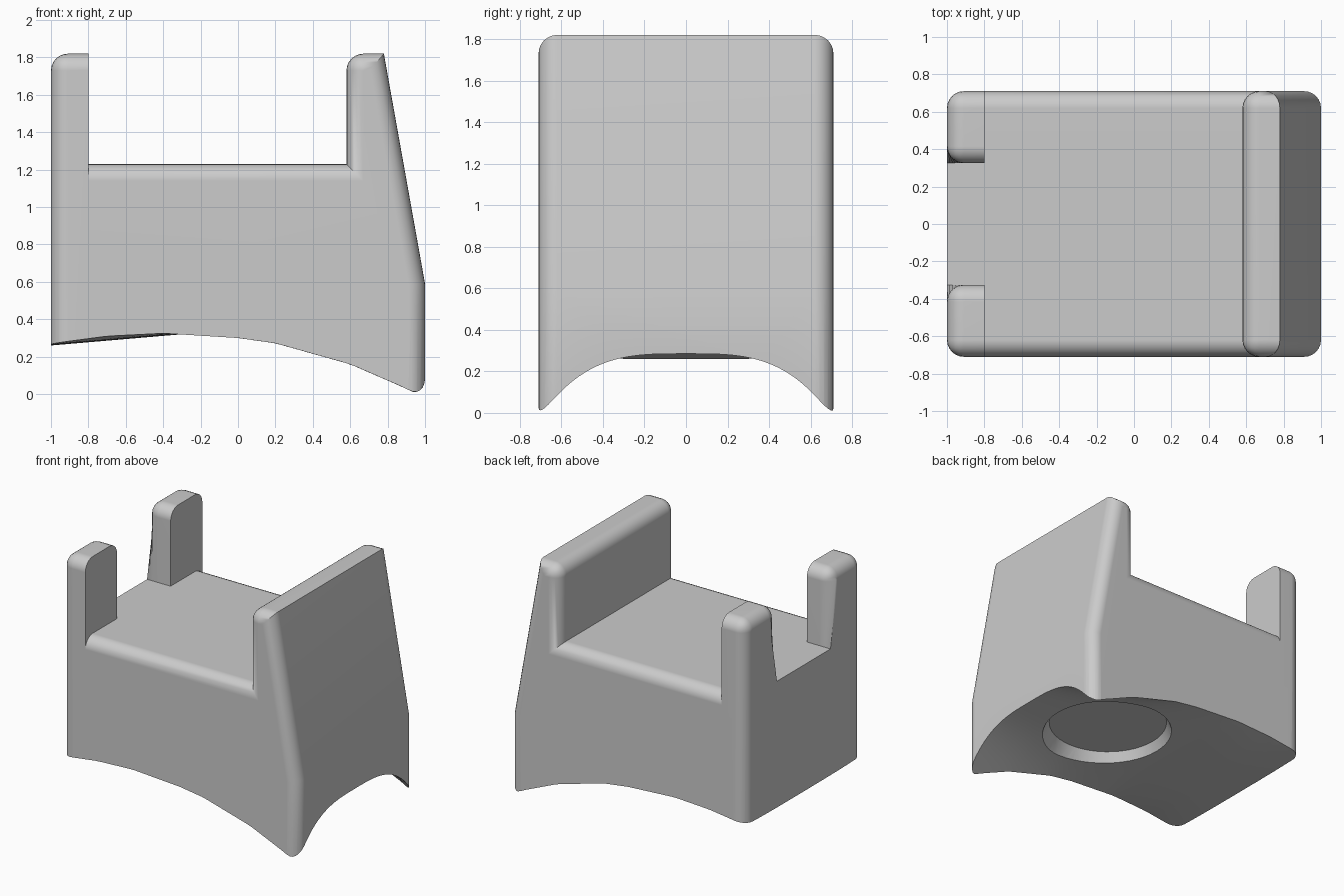
import bpy
import bmesh
import math

cube = bpy.data.objects.get("Cube")
if cube:
    bpy.data.objects.remove(cube, do_unlink=True)

HALF_Y = 0.71
FILLET = 0.09
BASE = -0.3

grey = bpy.data.materials.new("light_grey")
grey.use_nodes = True
grey.diffuse_color = (0.6, 0.6, 0.6, 1)
grey.node_tree.nodes["Principled BSDF"].inputs["Base Color"].default_value = grey.diffuse_color


def add_object(name, bm):
    bmesh.ops.recalc_face_normals(bm, faces=bm.faces)
    mesh = bpy.data.meshes.new(name)
    bm.to_mesh(mesh)
    bm.free()
    mesh.materials.append(grey)
    obj = bpy.data.objects.new(name, mesh)
    bpy.context.collection.objects.link(obj)
    return obj


def prism(points, offset):
    """Extrude a closed outline of 3D points along an offset."""
    bm = bmesh.new()
    face = bm.faces.new([bm.verts.new(p) for p in points])
    new = bmesh.ops.extrude_face_region(bm, geom=[face], use_keep_orig=True)["geom"]
    bmesh.ops.translate(bm, vec=offset, verts=[v for v in new if isinstance(v, bmesh.types.BMVert)])
    bmesh.ops.recalc_face_normals(bm, faces=bm.faces)
    return bm


def round_edges(bm, rule):
    edges = [e for e in bm.edges if rule(e.verts[0].co, e.verts[1].co)]
    bmesh.ops.bevel(bm, geom=edges, offset=FILLET, offset_type='OFFSET', segments=6,
                    profile=0.5, affect='EDGES', clamp_overlap=True)


def same(a, b, value):
    return abs(a - value) < 1e-4 and abs(b - value) < 1e-4


def interp(x, table):
    for (x0, z0), (x1, z1) in zip(table, table[1:]):
        if x <= x1:
            break
    return z0 + (z1 - z0) * (x - x0) / (x1 - x0)


# Main body: seat block with the sloping wall
outline = [(-0.8, BASE), (1, BASE), (1, 0.59), (0.78, 1.82),
           (0.58, 1.82), (0.58, 1.23), (-0.8, 1.23)]
bm = prism([(x, -HALF_Y, z) for x, z in outline], (0, 2 * HALF_Y, 0))


def body_rule(a, b):
    if same(a.z, b.z, BASE) or same(a.x, b.x, -0.8):
        return False
    side = same(a.y, b.y, HALF_Y) or same(a.y, b.y, -HALF_Y)
    return side or (same(a.x, b.x, 0.58) and same(a.z, b.z, 1.82))


round_edges(bm, body_rule)
body = add_object("seat_and_wall", bm)

# End panel with two upright posts
half = [(HALF_Y, BASE), (HALF_Y, 1.82), (0.325, 1.82), (0.325, 1.23)]
ring = half + [(-y, z) for y, z in reversed(half)]
bm = prism([(-1, y, z) for y, z in ring], (0.2, 0, 0))


def panel_rule(a, b):
    if same(a.z, b.z, BASE) or same(a.z, b.z, 1.23):
        return False
    return same(a.x, b.x, -1) or (same(a.z, b.z, 1.82) and abs(a.x - b.x) > 0.1)


round_edges(bm, panel_rule)
panel = add_object("end_panel_with_posts", bm)

# Cutter: saddle-shaped underside, lowest at the wall corners
middle = [(-1.2, 0.245), (-1, 0.26), (-0.3, 0.32), (0.3, 0.315), (1, 0.285), (1.2, 0.27)]
rim = [(-1.2, 0.25), (-1, 0.27), (-0.7, 0.31), (-0.4, 0.325), (0, 0.3), (0.2, 0.272),
       (0.6, 0.16), (0.9, 0.03), (1, -0.03), (1.2, -0.12)]
bm = bmesh.new()
bmesh.ops.create_grid(bm, x_segments=48, y_segments=40, size=1)
for v in bm.verts:
    x, y = v.co.x * 1.15, v.co.y * 0.8
    top, low = interp(x, middle), interp(x, rim)
    v.co = (x, y, top - (top - low) * abs(y / HALF_Y) ** 3.3)
new = bmesh.ops.extrude_face_region(bm, geom=bm.faces[:], use_keep_orig=True)["geom"]
for v in new:
    if isinstance(v, bmesh.types.BMVert):
        v.co.z = -1
saddle = add_object("saddle_cutter", bm)

# Cutter: round recess with tapered wall
bm = bmesh.new()
bmesh.ops.create_cone(bm, cap_ends=True, segments=48, radius1=0.53, radius2=0.43, depth=0.2)
bmesh.ops.translate(bm, vec=(0.25, 0, 0.29), verts=bm.verts)
recess = add_object("recess_cutter", bm)


# Carve the parts and keep only the results
def carve(obj, cutters):
    for cutter in cutters:
        mod = obj.modifiers.new("cut", 'BOOLEAN')
        mod.operation = 'DIFFERENCE'
        mod.solver = 'EXACT'
        mod.object = cutter
    bpy.context.view_layer.update()
    graph = bpy.context.evaluated_depsgraph_get()
    mesh = bpy.data.meshes.new_from_object(obj.evaluated_get(graph))
    obj.modifiers.clear()
    obj.data = mesh


carve(body, [saddle, recess])
carve(panel, [saddle])
for cutter in (saddle, recess):
    bpy.data.objects.remove(cutter, do_unlink=True)

# Smooth fillets with crisp corners
bpy.ops.object.select_all(action='DESELECT')
for obj in (body, panel):
    obj.select_set(True)
bpy.context.view_layer.objects.active = body
bpy.ops.object.shade_smooth_by_angle(angle=math.radians(32))
for obj in (body, panel):
    mod = obj.modifiers.new("even_shading", 'WEIGHTED_NORMAL')
    mod.keep_sharp = True
